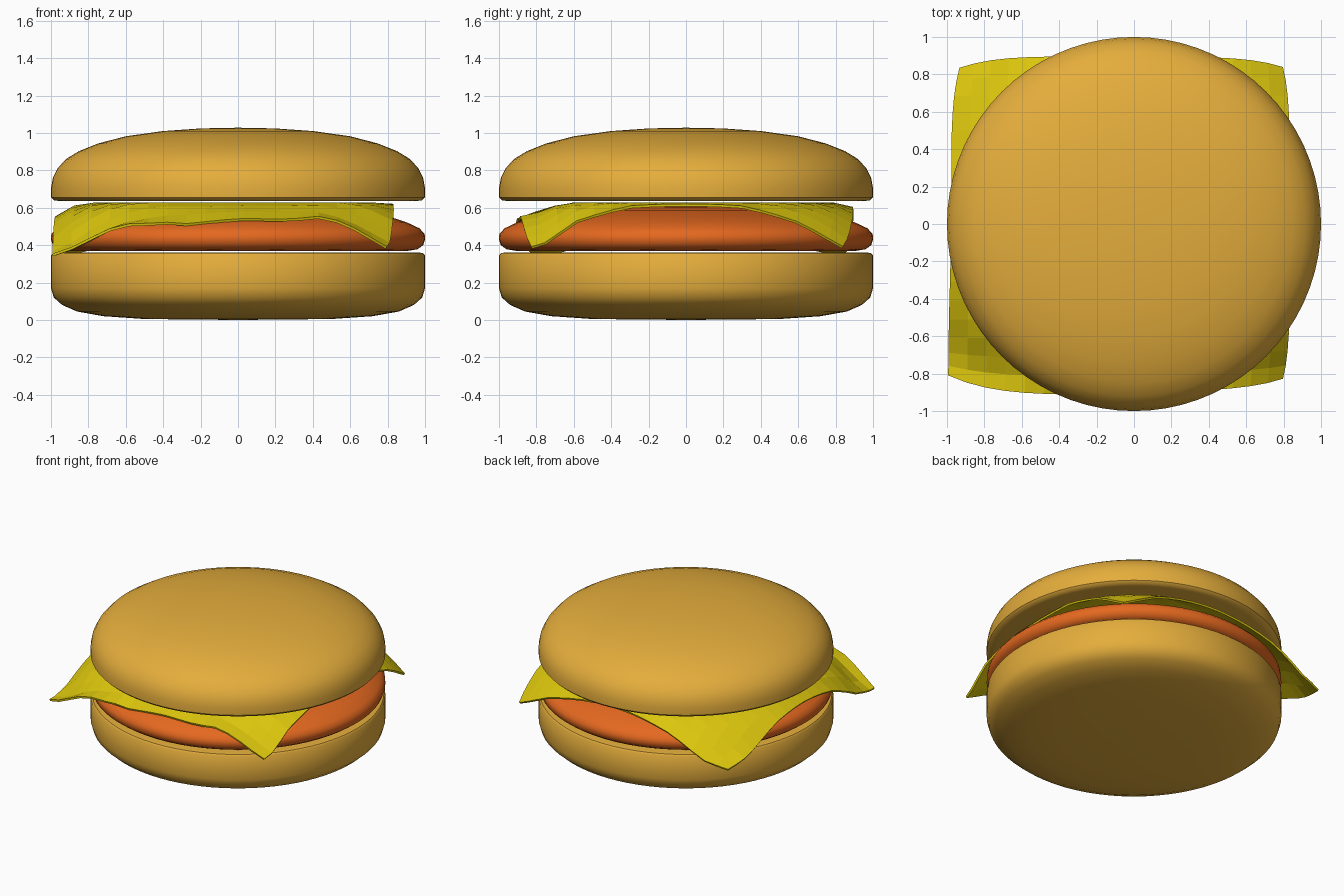
import bpy, bmesh, math

if "Cube" in bpy.data.objects:
    bpy.data.objects.remove(bpy.data.objects["Cube"])


def material(name, rgb):
    m = bpy.data.materials.new(name)
    m.diffuse_color = (*rgb, 1)
    m.use_nodes = True
    m.node_tree.nodes["Principled BSDF"].inputs["Base Color"].default_value = m.diffuse_color
    return m


def finish(name, bm, mat):
    bmesh.ops.recalc_face_normals(bm, faces=bm.faces)
    me = bpy.data.meshes.new(name)
    bm.to_mesh(me)
    bm.free()
    me.materials.append(mat)
    ob = bpy.data.objects.new(name, me)
    bpy.context.collection.objects.link(ob)
    return ob


def lathe(name, profile, mat, steps=72):
    bm = bmesh.new()
    vs = [bm.verts.new((r, 0, z)) for r, z in profile]
    es = [bm.edges.new(p) for p in zip(vs, vs[1:])]
    bmesh.ops.spin(bm, geom=vs + es, cent=(0, 0, 0), axis=(0, 0, 1),
                   angle=2 * math.pi, steps=steps)
    bmesh.ops.remove_doubles(bm, verts=bm.verts, dist=1e-4)
    ob = finish(name, bm, mat)
    bpy.ops.object.select_all(action='DESELECT')
    ob.select_set(True)
    bpy.context.view_layer.objects.active = ob
    bpy.ops.object.shade_smooth_by_angle(angle=math.radians(40))
    return ob


def lookup(table, x):
    if x <= table[0][0]:
        return table[0][1]
    for (a, p), (b, q) in zip(table, table[1:]):
        if x <= b:
            return p + (q - p) * (x - a) / (b - a)
    return table[-1][1]


bread = material("bread", (0.78, 0.42, 0.045))
meat = material("meat", (0.78, 0.14, 0.014))
yellow = material("yellow", (0.72, 0.57, 0.004))

# Bottom bun: flat top, rounded underside
lathe("bottom_bun", [(0, 0), (0.5, 0.005), (0.72, 0.02), (0.86, 0.045),
                     (0.94, 0.08), (0.985, 0.12), (1, 0.17), (1, 0.345),
                     (0.99, 0.357), (0.97, 0.36), (0, 0.36)], bread)

# Patty: low dome with a rounded rim
lathe("patty", [(0, 0.368), (0.9, 0.368), (0.96, 0.378), (0.99, 0.40),
                (1, 0.43), (0.998, 0.46), (0.97, 0.49), (0.9, 0.523),
                (0.8, 0.555), (0.6, 0.588), (0.35, 0.604), (0, 0.61)], meat)

# Top bun: flat underside, domed top
lathe("top_bun", [(0, 0.635), (0.95, 0.635), (0.985, 0.64), (1, 0.655),
                  (1, 0.705), (0.99, 0.76), (0.965, 0.81), (0.92, 0.86),
                  (0.85, 0.903), (0.75, 0.943), (0.6, 0.982), (0.4, 1.01),
                  (0.2, 1.024), (0, 1.028)], bread)

# Cheese slice: off-centre square sheet draped over the patty
drape = [(0.8, 0.613), (0.88, 0.597), (0.93, 0.567), (1.02, 0.51),
         (1.15, 0.38), (1.25, 0.34)]
front_edge = [(-0.96, 0.34), (-0.8, 0.42), (-0.62, 0.505), (-0.53, 0.495),
              (-0.42, 0.515), (-0.3, 0.50), (0, 0.53), (0.3, 0.525),
              (0.4, 0.545), (0.5, 0.53), (0.6, 0.49), (0.79, 0.38)]
bm = bmesh.new()
bmesh.ops.create_grid(bm, x_segments=18, y_segments=18, size=1)
for v in bm.verts:
    u, w = v.co.x, v.co.y
    corner = (u * w) ** 4
    x = -0.07 + 0.9 * u * (1 - 0.045 * corner * (u > 0 or w > 0))
    if u < 0:
        x += 0.02 * u * max(0, -w)
    depth = 0.89 if w > 0 else 0.9 - 0.02 * u
    y = depth * w * (1 - (0.065 if u > 0 or w > 0 else 0.12) * corner)
    z = lookup(drape, math.hypot(x, y))
    t = min(1, max(0, (-w - 0.68) / 0.32)) ** 1.4
    v.co = (x, y, z * (1 - t) + lookup(front_edge, x) * t)
cheese = finish("cheese_slice", bm, yellow)
if cheese.data.polygons[0].normal.z < 0:
    cheese.data.flip_normals()
mod = cheese.modifiers.new("thickness", 'SOLIDIFY')
mod.thickness = 0.014
mod.offset = 1
